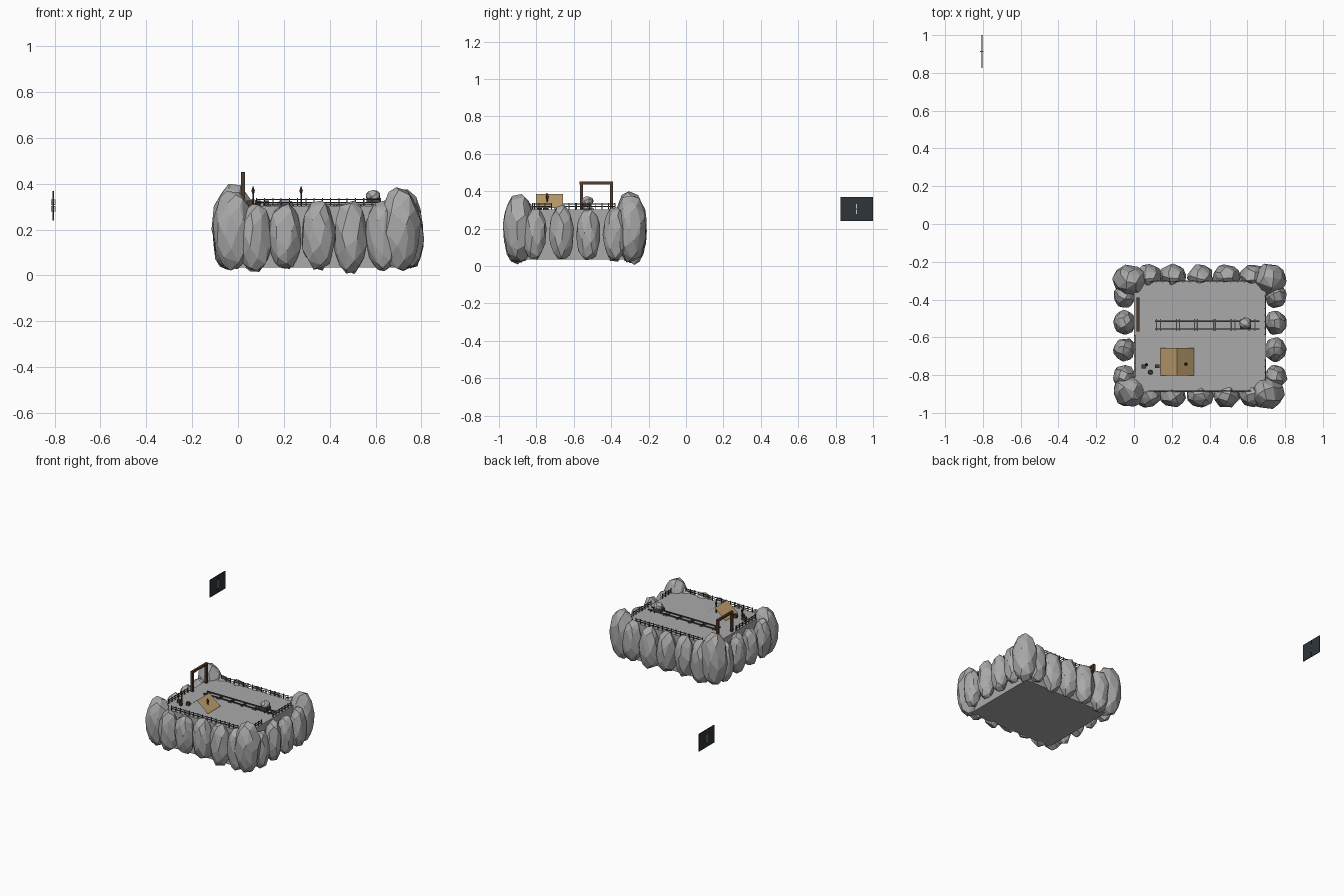
import bpy, bmesh, math, random
from mathutils import Vector, Matrix

if "Cube" in bpy.data.objects:
    bpy.data.objects.remove(bpy.data.objects["Cube"])
random.seed(4)


def mat(name, c):
    m = bpy.data.materials.new(name)
    m.diffuse_color = (*c, 1)
    m.use_nodes = True
    m.node_tree.nodes["Principled BSDF"].inputs["Base Color"].default_value = m.diffuse_color
    return m


WOOD = mat("dark_wood", (0.09, 0.045, 0.025))
CLOTH = mat("canvas", (0.5, 0.33, 0.15))
IRON = mat("dark_iron", (0.06, 0.06, 0.06))
PANEL = mat("dark_panel", (0.028, 0.036, 0.042))
STONE = mat("stone", (0.4, 0.4, 0.4))


def finish(bm, name, m=None):
    me = bpy.data.meshes.new(name)
    bmesh.ops.recalc_face_normals(bm, faces=bm.faces)
    bm.to_mesh(me)
    bm.free()
    ob = bpy.data.objects.new(name, me)
    bpy.context.collection.objects.link(ob)
    if m:
        me.materials.append(m)
    return ob


def add_box(bm, lo, hi):
    lo, hi = Vector(lo), Vector(hi)
    M = Matrix.Translation((lo + hi) / 2) @ Matrix.Diagonal((*(hi - lo), 1))
    bmesh.ops.create_cube(bm, size=1, matrix=M)


def boxes(name, pairs, m=None):
    bm = bmesh.new()
    for lo, hi in pairs:
        add_box(bm, lo, hi)
    return finish(bm, name, m)


def cone(bm, x, y, z0, z1, r0, r1, n=8):
    bmesh.ops.create_cone(bm, cap_ends=True, segments=n, radius1=r0, radius2=r1, depth=z1 - z0,
                          matrix=Matrix.Translation((x, y, (z0 + z1) / 2)))


def rock(name, x, y, z0, z1, rx, ry, n=44):
    # faceted boulder: hull of jittered points on an ellipsoid
    bm = bmesh.new()
    a0 = random.uniform(0, 6.28)
    for i in range(n):
        t = 1 - 2 * (i + 0.5) / n
        r = math.sqrt(1 - t * t) ** 0.85
        a = a0 + i * 2.39996 + random.uniform(-.25, .25)
        k = random.uniform(0.93, 1.06)
        bm.verts.new((x + rx * r * k * math.cos(a), y + ry * r * k * math.sin(a),
                      (z0 + z1) / 2 + (z1 - z0) / 2 * t * random.uniform(0.95, 1.03)))
    res = bmesh.ops.convex_hull(bm, input=bm.verts)
    bmesh.ops.delete(bm, geom=[v for v in bm.verts if not v.link_faces], context='VERTS')
    bmesh.ops.dissolve_limit(bm, angle_limit=math.radians(9), verts=bm.verts, edges=bm.edges)
    return finish(bm, name, STONE)


# plateau
X0, X1, Y0, Y1, F = 0.0, 0.70, -0.89, -0.30, 0.303
boxes("plateau", [((X0, Y0, 0.035), (X1, Y1, F))], STONE)

# cliff rocks along each side
for x in (0.075, 0.205, 0.35, 0.49, 0.63):
    for y, s in ((-0.905, "front"), (-0.28, "back")):
        rock(s + "_rock", x, y, random.uniform(0.005, 0.03), random.uniform(0.315, 0.335), 0.073, 0.068)
for y in (-0.38, -0.522, -0.665, -0.81):
    for x, s in ((-0.05, "left"), (0.75, "right")):
        rock(s + "_rock", x, y, random.uniform(0.02, 0.035), random.uniform(0.31, 0.33), 0.06, 0.065)

# tall corner boulders
for x, y, top in ((-0.02, -0.298, 0.405), (0.718, -0.295, 0.385), (-0.022, -0.885, 0.375), (0.705, -0.895, 0.385)):
    rock("corner_boulder", x, y, 0.02, top, 0.092, 0.086, 50)


# fences: posts and two rails
def fence(name, a, b):
    a, b = Vector(a), Vector(b)
    n = max(1, round((b - a).length / 0.036))
    d = Vector((0.0025, 0.0025))
    parts = []
    for i in range(n + 1):
        p = a.lerp(b, i / n)
        parts.append(((*(p - d), F - 0.005), (*(p + d), 0.338)))
    for z in (0.316, 0.329):
        parts.append(((*(a - d * .7), z), (*(b + d * .7), z + 0.004)))
    boxes(name, parts, IRON)


for y, s in ((Y0 + 0.006, "front"), (Y1 - 0.006, "back")):
    fence(s + "_fence", (0.08, y), (0.62, y))
for a, b in ((-0.82, -0.72), (-0.585, -0.38)):
    fence("right_fence", (X1 - 0.006, a), (X1 - 0.006, b))
fence("left_fence", (0.006, -0.81), (0.006, -0.59))

# mine gateway
w = 0.008
boxes("gateway", [((0.022 - w, y - w, F), (0.022 + w, y + w, 0.44)) for y in (-0.398, -0.56)]
      + [((0.022 - w, -0.57, 0.436), (0.022 + w, -0.39, 0.451))], WOOD)

# rail track
boxes("track_sleepers", [((x - .003, -0.567, F), (x + .003, -0.503, F + .005))
                         for x in (0.12, 0.14, 0.225, 0.24, 0.32, 0.335, 0.42, 0.43, 0.515, 0.535, 0.61, 0.64)], IRON)
boxes("track_rails", [((0.112, y - .003, F + .003), (0.665, y + .003, F + .011)) for y in (-0.515, -0.555)], IRON)

# ore cart and load
boxes("ore_cart", [((0.56, -0.555, 0.315), (0.62, -0.505, 0.335))], IRON)
rock("ore_load", 0.59, -0.527, 0.32, 0.373, 0.034, 0.033, 24)

# tent made of two open canvas sheets
bm = bmesh.new()
v = [[bm.verts.new((x, y, z)) for y in (-0.803, -0.657)] for x, z in ((0.14, 0.31), (0.228, 0.384), (0.318, 0.31))]
for i in (0, 1):
    bm.faces.new((v[i][0], v[i][1], v[i + 1][1], v[i + 1][0]))
finish(bm, "tent", CLOTH)

# torches
for x, y in ((0.066, -0.745), (0.275, -0.742)):
    bm = bmesh.new()
    cone(bm, x, y, F, 0.362, 0.004, 0.004, 6)
    cone(bm, x, y, 0.358, 0.372, 0.005, 0.009, 6)
    cone(bm, x, y, 0.372, 0.39, 0.008, 0.001, 6)
    finish(bm, "torch", WOOD)

# camp crates and barrel
for x, y in ((0.052, -0.755), (0.124, -0.753)):
    boxes("crate", [((x - .012, y - .01, F), (x + .012, y + .01, 0.326))], WOOD)
bm = bmesh.new()
cone(bm, 0.087, -0.785, F, 0.315, 0.010, 0.013)
cone(bm, 0.087, -0.785, 0.315, 0.328, 0.013, 0.010)
finish(bm, "barrel", WOOD)

# detached double door with a handle pair on each face
boxes("door_leaves", [((-0.808, 0.825, 0.24), (-0.803, 0.9115, 0.368)),
                      ((-0.808, 0.9125, 0.24), (-0.803, 1.0, 0.368))], PANEL)
boxes("door_handles", [((-0.815, 0.91, z), (-0.796, 0.915, z + 0.024)) for z in (0.278, 0.308)], None)
